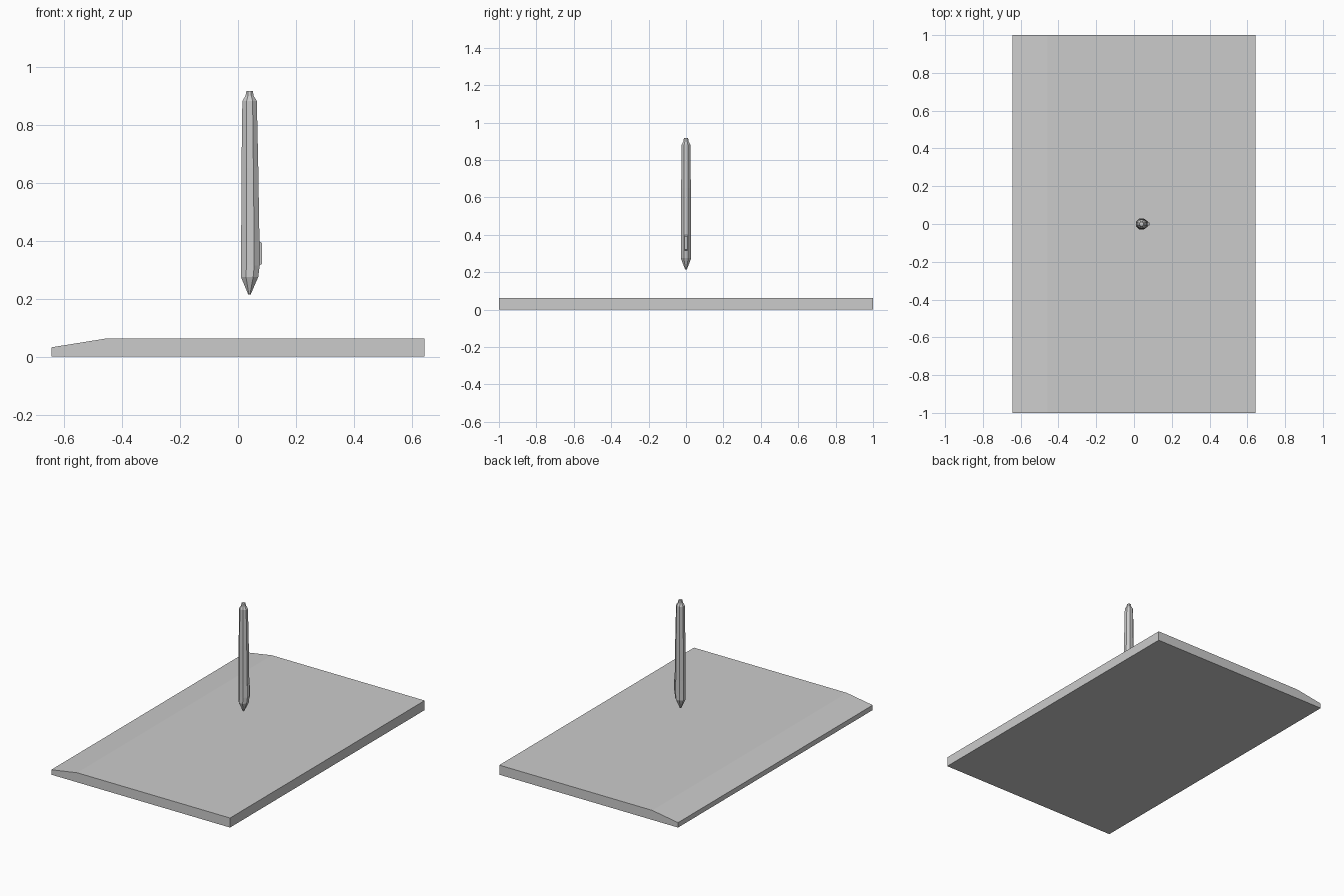
import bpy, bmesh, math

if "Cube" in bpy.data.objects:
    bpy.data.objects.remove(bpy.data.objects["Cube"])


def make_object(name, bm):
    bmesh.ops.recalc_face_normals(bm, faces=bm.faces)
    mesh = bpy.data.meshes.new(name)
    bm.to_mesh(mesh)
    bm.free()
    obj = bpy.data.objects.new(name, mesh)
    bpy.context.collection.objects.link(obj)
    return obj


def loft(name, rings):
    """Bridge equal-length point rings and cap both ends."""
    bm = bmesh.new()
    loops = [[bm.verts.new(p) for p in ring] for ring in rings]
    n = len(loops[0])
    for a, b in zip(loops, loops[1:]):
        for i in range(n):
            j = (i + 1) % n
            bm.faces.new((a[i], a[j], b[j], b[i]))
    bm.faces.new(loops[0])
    bm.faces.new(loops[-1])
    return make_object(name, bm)


def octagon(z, x_min, x_max, half_y):
    """Eight-sided ring with flats facing the axes."""
    k = 1 / math.cos(math.pi / 8)
    cx, rx = (x_min + x_max) / 2, (x_max - x_min) / 2
    ring = []
    for i in range(8):
        a = math.pi / 8 + i * math.pi / 4
        ring.append((cx + rx * k * math.cos(a), half_y * k * math.sin(a), z))
    return ring


# Tablet slab with a sloping left edge
profile = [(-0.643, 0), (0.643, 0), (0.643, 0.062), (-0.457, 0.062), (-0.643, 0.032)]
loft("tablet", [[(x, y, z) for x, z in profile] for y in (-1, 1)])

# Pen barrel with tapered nib and stepped end cap
loft("pen", [octagon(*r) for r in [
    (0.215, 0.035, 0.044, 0.005),
    (0.275, 0.010, 0.070, 0.028),
    (0.315, 0.010, 0.075, 0.027),
    (0.400, 0.011, 0.074, 0.026),
    (0.650, 0.012, 0.070, 0.026),
    (0.882, 0.015, 0.065, 0.023),
    (0.900, 0.026, 0.054, 0.014),
    (0.917, 0.029, 0.051, 0.011),
]])

# Side button on the pen
outline = [(0.070, 0.312), (0.083, 0.320), (0.083, 0.392), (0.070, 0.400)]
loft("pen_button", [[(x, y, z) for x, z in outline] for y in (-0.007, 0.007)])
